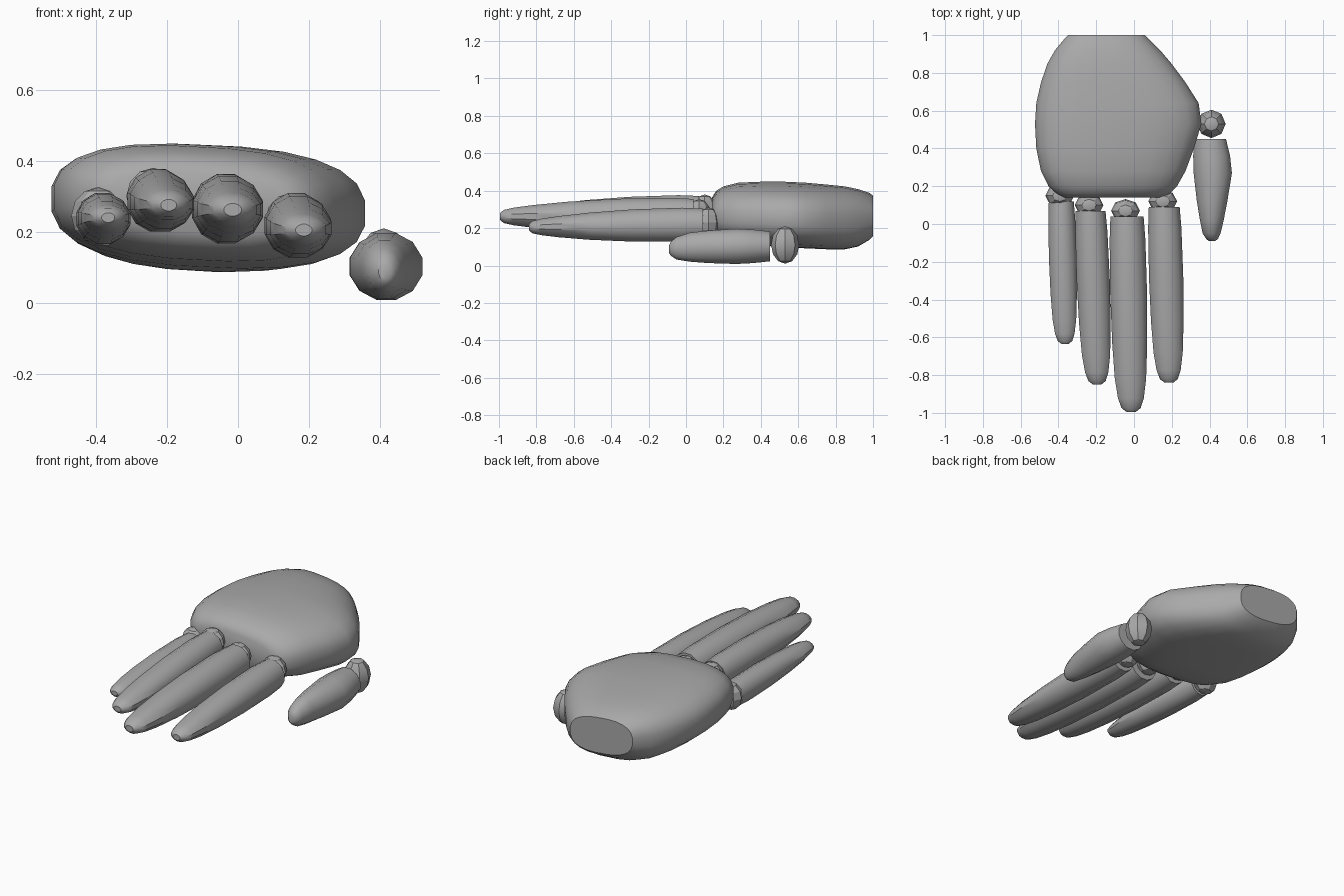
import bpy, bmesh, math
from mathutils import Vector

if "Cube" in bpy.data.objects:
    bpy.data.objects.remove(bpy.data.objects["Cube"])

grey = bpy.data.materials.new("plain grey")
grey.use_nodes = True
grey.diffuse_color = (0.4, 0.4, 0.4, 1)
grey.node_tree.nodes["Principled BSDF"].inputs["Base Color"].default_value = (0.4, 0.4, 0.4, 1)


def finish(bm, name, angle):
    bmesh.ops.recalc_face_normals(bm, faces=bm.faces)
    mesh = bpy.data.meshes.new(name)
    bm.to_mesh(mesh)
    bm.free()
    mesh.materials.append(grey)
    obj = bpy.data.objects.new(name, mesh)
    bpy.context.collection.objects.link(obj)
    bpy.ops.object.select_all(action="DESELECT")
    obj.select_set(True)
    bpy.context.view_layer.objects.active = obj
    bpy.ops.object.shade_smooth_by_angle(angle=math.radians(angle))
    return obj


def loft(name, sections, sides, power=2.0, lean=0.0, angle=35):
    """Skin rounded rings (y, left, right, bottom, top) along y, capping both ends."""
    bm = bmesh.new()
    rings = []
    for y, x0, x1, z0, z1 in sections:
        ring = []
        for i in range(sides):
            a = math.tau * (i + 0.5) / sides
            c, s = math.cos(a), math.sin(a)
            u = math.copysign(abs(c) ** (2 / power), c)
            v = math.copysign(abs(s) ** (2 / power), s)
            x = (x0 + x1) / 2 + u * (x1 - x0) / 2
            z = (z0 + z1) / 2 + v * (z1 - z0) / 2 - lean * u
            ring.append(bm.verts.new((x, y, z)))
        rings.append(ring)
    for a, b in zip(rings, rings[1:]):
        for i in range(sides):
            j = (i + 1) % sides
            bm.faces.new((a[i], a[j], b[j], b[i]))
    bm.faces.new(rings[0])
    bm.faces.new(rings[-1])
    return finish(bm, name, angle)


def finger(name, base, tip, radius):
    """Tapered digit, flatter towards its tip; profile is (position, width, height)."""
    profile = [(0, .9, .93), (.12, .97, 1), (.4, 1, .95), (.65, .95, .8),
               (.83, .85, .62), (.93, .7, .48), (.98, .52, .36), (1, .25, .18)]
    base, tip = Vector(base), Vector(tip)
    sections = []
    for t, w, h in profile:
        p = base.lerp(tip, t)
        w, h = w * radius, h * radius
        sections.append((p.y, p.x - w, p.x + w, p.z - h, p.z + h))
    return loft(name, sections, 12)


def knuckle(name, centre, size):
    """Coarse faceted ball joint."""
    bm = bmesh.new()
    bmesh.ops.create_uvsphere(bm, u_segments=8, v_segments=6, radius=1)
    bmesh.ops.scale(bm, vec=size, verts=bm.verts)
    bmesh.ops.translate(bm, vec=centre, verts=bm.verts)
    return finish(bm, name, 25)


# Palm, from the knuckle end to the flat wrist
loft("palm", [
    (.14, -.37, .15, .20, .36),
    (.16, -.41, .19, .165, .395),
    (.20, -.455, .23, .14, .42),
    (.28, -.495, .275, .12, .44),
    (.40, -.52, .32, .11, .445),
    (.53, -.527, .36, .10, .445),
    (.64, -.52, .345, .095, .44),
    (.75, -.495, .275, .09, .43),
    (.85, -.46, .20, .09, .42),
    (.92, -.42, .14, .105, .405),
    (.98, -.37, .08, .14, .385),
    (1.0, -.35, .06, .16, .37),
], 24, power=2.6, lean=.02)

# Four fingers with their ball joints
fingers = {
    "little": ((-.385, .12, .235), (-.365, -.635, .24), .076),
    "ring": ((-.23, .07, .29), (-.195, -.85, .275), .091),
    "middle": ((-.037, .04, .265), (-.015, -.995, .262), .101),
    "index": ((.16, .09, .22), (.185, -.84, .205), .094),
}
for name, (base, tip, radius) in fingers.items():
    finger(name + "_finger", base, tip, radius)
    x, y, z = base
    knuckle(name + "_knuckle", (x - .008, y + .03, z + .01), (.076, .062, .08))

# Thumb, shorter and blunter, with its own joint
loft("thumb", [
    (.45, .315, .49, .02, .185),
    (.36, .31, .512, .01, .195),
    (.27, .312, .522, .005, .2),
    (.12, .33, .497, .01, .19),
    (.02, .347, .477, .018, .178),
    (-.05, .362, .46, .03, .155),
    (-.08, .382, .445, .05, .13),
    (-.09, .395, .43, .065, .11),
], 12)
knuckle("thumb_knuckle", (.41, .53, .11), (.075, .075, .1))
